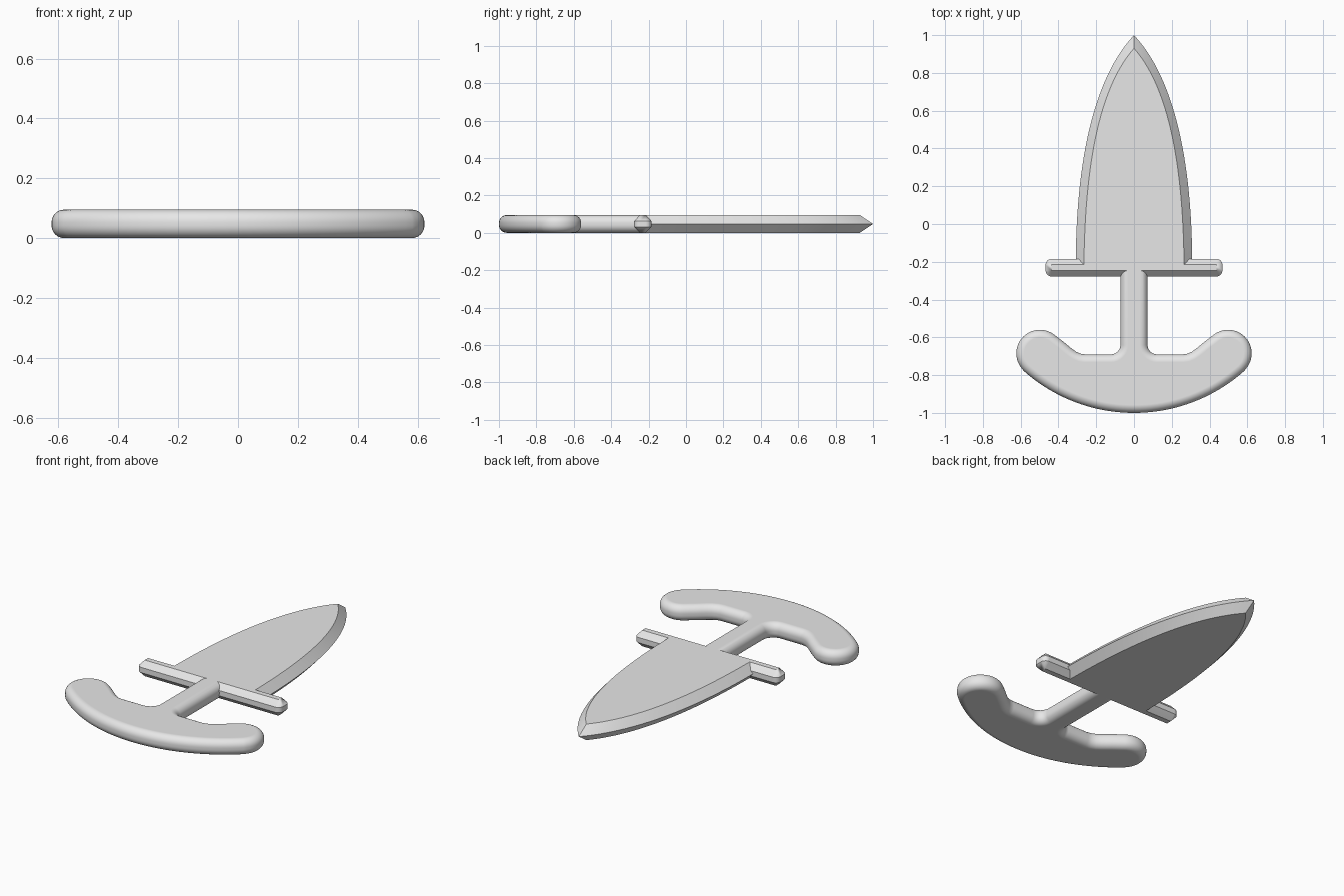
import bpy, bmesh, math
from mathutils import Vector

if "Cube" in bpy.data.objects:
    bpy.data.objects.remove(bpy.data.objects["Cube"])

T = 0.095          # overall thickness
MID = T / 2

steel = bpy.data.materials.new("light grey")
steel.diffuse_color = (0.8, 0.8, 0.8, 1)
steel.use_nodes = True
steel.node_tree.nodes["Principled BSDF"].inputs["Base Color"].default_value = steel.diffuse_color


def arc(cx, cy, r, a0, a1, n):
    """Points on an arc, angles in degrees."""
    out = []
    for i in range(n + 1):
        a = math.radians(a0 + (a1 - a0) * i / n)
        out.append(Vector((cx + r * math.cos(a), cy + r * math.sin(a))))
    return out


def bezier(p, n):
    p = [Vector(q) for q in p]
    out = []
    for i in range(n + 1):
        t = i / n
        s = 1 - t
        out.append(p[0] * s**3 + p[1] * 3 * s * s * t + p[2] * 3 * s * t * t + p[3] * t**3)
    return out


def mirrored(half):
    """Close a right-hand half outline with its left-hand mirror."""
    return half + [Vector((-p.x, p.y)) for p in reversed(half) if p.x > 1e-4]


def inset(loop, d):
    """Move a counter-clockwise outline inward by d with mitred corners."""
    out = []
    for i, p in enumerate(loop):
        e1 = (p - loop[i - 1]).normalized()
        e2 = (loop[(i + 1) % len(loop)] - p).normalized()
        n1, n2 = Vector((-e1.y, e1.x)), Vector((-e2.y, e2.x))
        out.append(p + (n1 + n2) * d / (1 + n1.dot(n2)))
    return out


def loft(name, layers):
    """Stack equal-length outlines (loop, z) from bottom to top and cap them."""
    bm = bmesh.new()
    rings = [[bm.verts.new((p.x, p.y, z)) for p in loop] for loop, z in layers]
    n = len(rings[0])
    for a, b in zip(rings, rings[1:]):
        for i in range(n):
            j = (i + 1) % n
            bm.faces.new((a[i], a[j], b[j], b[i]))
    bm.faces.new(list(reversed(rings[0])))
    bm.faces.new(rings[-1])
    bmesh.ops.remove_doubles(bm, verts=bm.verts, dist=1e-5)
    bmesh.ops.recalc_face_normals(bm, faces=bm.faces)
    me = bpy.data.meshes.new(name)
    bm.to_mesh(me)
    bm.free()
    me.materials.append(steel)
    me.shade_smooth()
    me.set_sharp_from_angle(angle=math.radians(30))
    ob = bpy.data.objects.new(name, me)
    bpy.context.collection.objects.link(ob)
    mod = ob.modifiers.new("weighted normals", 'WEIGHTED_NORMAL')
    mod.keep_sharp = True
    return ob


# Blade: flat faces bevelled to a sharp edge at mid thickness
edge = mirrored([Vector((0.308, -0.215))]
                + bezier([(0.308, -0.19), (0.305, 0.30), (0.225, 0.76), (0, 1.0)], 28))
flat = mirrored([Vector((0.265, -0.22))]
                + bezier([(0.265, -0.215), (0.26, 0.27), (0.195, 0.71), (0, 0.93)], 28))
loft("blade", [(flat, 0), (edge, MID), (flat, T)])

# Crossguard: bar with rounded ends, chamfered above and below
gx, gy, gr, gc = 0.437, 0.0155, 0.031, -0.231
bar, ridge = [], []
for sx, sy, a in ((1, -1, -90), (1, 1, 0), (-1, 1, 90), (-1, -1, 180)):
    cx, cy = sx * gx, gc + sy * gy
    bar += arc(cx, cy, gr, a, a + 90, 6)
    ridge += [Vector((cx, cy))] * 7
loft("crossguard", [(ridge, 0), (bar, 0.032), (bar, 0.063), (ridge, T)])

# Handle: curved palm grip and stem in one outline, with rounded edges
half = arc(0, -0.122, 0.878, -90, -48.4, 20)              # outer sweep
half += arc(0.498, -0.685, 0.125, -48.4, 125, 22)[1:]     # end lobe
half += bezier([(0.40, -0.603), (0.34, -0.645), (0.31, -0.69), (0.26, -0.69)], 6)
half += arc(0.122, -0.64, 0.05, 270, 180, 8)              # fillet into the stem
half += [Vector((0.072, -0.205))]
outline = mirrored(half)
R, N = 0.042, 8
layers = []
for i in range(N + 1):
    a = math.pi / 2 * i / N
    layers.append((inset(outline, R * (1 - math.sin(a))), R * (1 - math.cos(a))))
layers += [(loop, T - z) for loop, z in reversed(layers)]
loft("handle", layers)
